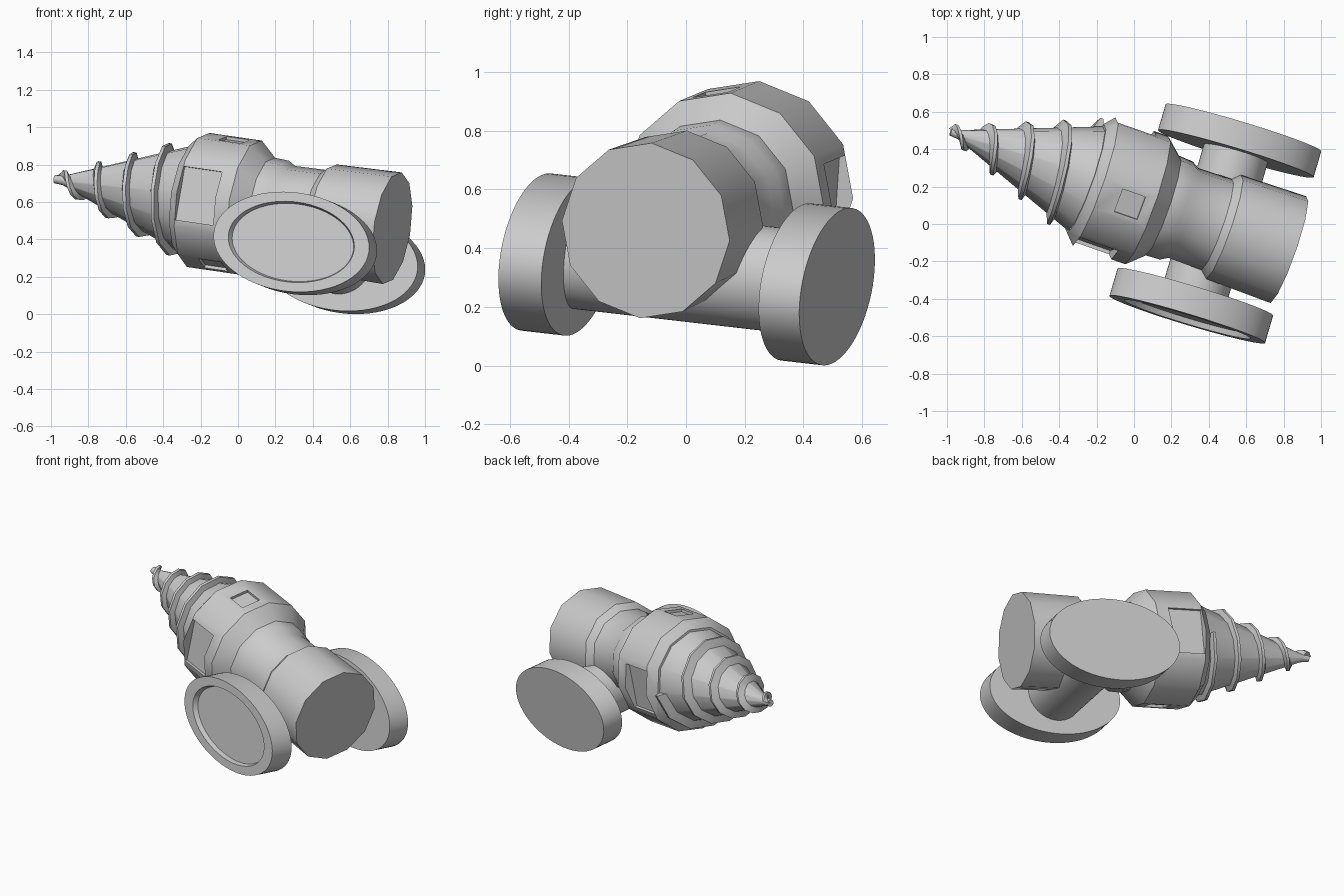
import bpy, bmesh
from math import sin, cos, pi, radians
from mathutils import Vector, Matrix

if "Cube" in bpy.data.objects:
    bpy.data.objects.remove(bpy.data.objects["Cube"])


def frame(origin, a, b):
    """Matrix whose local x is a, local y is close to b."""
    x = Vector(a).normalized()
    y = Vector(b)
    y = (y - x * y.dot(x)).normalized()
    z = x.cross(y)
    m = Matrix((x, y, z)).transposed().to_4x4()
    m.translation = Vector(origin)
    return m


def make(name, verts, faces, mat, angle=35):
    bm = bmesh.new()
    vs = [bm.verts.new(v) for v in verts]
    for f in faces:
        bm.faces.new([vs[i] for i in f])
    bm.transform(mat)
    bmesh.ops.recalc_face_normals(bm, faces=bm.faces)
    me = bpy.data.meshes.new(name)
    bm.to_mesh(me)
    bm.free()
    ob = bpy.data.objects.new(name, me)
    bpy.context.collection.objects.link(ob)
    smooth(ob, angle)
    return ob


def smooth(ob, angle=35):
    bpy.ops.object.select_all(action='DESELECT')
    ob.select_set(True)
    bpy.context.view_layer.objects.active = ob
    bpy.ops.object.shade_smooth_by_angle(angle=radians(angle))


def lathe(name, profile, sides, mat):
    """Turn an (x, radius) profile about local x, closing both ends."""
    verts = [(x, r * cos(2 * pi * i / sides), r * sin(2 * pi * i / sides))
             for x, r in profile for i in range(sides)]
    faces = [(k * sides + i, k * sides + (i + 1) % sides,
              (k + 1) * sides + (i + 1) % sides, (k + 1) * sides + i)
             for k in range(len(profile) - 1) for i in range(sides)]
    faces += [tuple(range(sides)),
              tuple((len(profile) - 1) * sides + i for i in range(sides))]
    return make(name, verts, faces, mat)


# Frames: body runs along its local x, wheels turn about the axle
axle_dir = Vector((0.30, 1.025, -0.118)).normalized()
body = frame((0.825, -0.137, 0.46), (0.935, -0.327, -0.136), axle_dir)

# Hull: rear drum, neck, collar, wide middle section
hull = lathe("hull", [(0, .303), (-.37, .295), (-.41, .258), (-.60, .255),
                      (-.64, .278), (-.72, .283), (-.81, .364), (-1.11, .364),
                      (-1.16, .31)], 12, body)

# Recessed hatches: angle, position, length, width, floor radius
for a, t, length, width, floor in ((0, -1.0, .22, .29, .305), (180, -1.0, .22, .29, .305),
                                   (105, -.935, .13, .13, .335), (255, -.935, .13, .13, .335)):
    m = (body @ Matrix.Translation((t, 0, 0)) @ Matrix.Rotation(radians(a), 4, 'X')
         @ Matrix.Translation((0, floor + .1, 0)) @ Matrix.Diagonal((length, .2, width, 1)))
    bpy.ops.mesh.primitive_cube_add(size=1)
    cutter = bpy.context.object
    cutter.name = "hatch_cutter"
    cutter.hide_render = True
    cutter.data.transform(m)
    mod = hull.modifiers.new("hatch", 'BOOLEAN')
    mod.operation = 'DIFFERENCE'
    mod.solver = 'EXACT'
    mod.object = cutter
    bpy.context.view_layer.objects.active = hull
    bpy.ops.object.modifier_apply(modifier=mod.name)
    bpy.data.objects.remove(cutter)
smooth(hull)


# Drill core
def core_r(t):
    return max(.022, .292 - (-1.17 - t) * .375)


lathe("drill_core", [(-1.15, core_r(-1.15)), (-1.88, core_r(-1.88)),
                     (-1.93, .022)], 12, body)

# Drill thread: triangular ridge wound along the core
verts, faces = [], []
pitch, n = .188, 12
steps = int((1.92 - 1.17) / pitch * n)
for k in range(steps + 1):
    th = 2 * pi * k / n
    t = -1.197 + .02 - pitch * k / n
    c, s = cos(-th), sin(-th)
    r = core_r(t)
    h = .046 - .018 * k / steps
    for dt, rr in ((-.032, core_r(t - .032) - .008), (-.010, r + h),
                   (.008, r + h), (.022, core_r(t + .022) - .008)):
        verts.append((t + dt, rr * c, rr * s))
for k in range(steps):
    for j in range(4):
        faces.append((k * 4 + j, k * 4 + (j + 1) % 4,
                      k * 4 + 4 + (j + 1) % 4, k * 4 + 4 + j))
faces += [(0, 1, 2, 3), tuple(steps * 4 + j for j in range(4))]
make("drill_thread", verts, faces, body)

# Axle and oval wheels; only the front wheel has a dished outer face
front, back = Vector((.285, -.51, .387)), Vector((.58, .516, .27))
span = (back - front).length
along = (0.952, -0.28, -0.13)
axle = frame(front, axle_dir, along)
lathe("axle", [(.10, .178), (span - .10, .178)], 48, axle)
oval = Matrix.Diagonal((1, .437, .266, 1))
lathe("front_wheel", [(.03, .78), (0, .81), (0, 1), (.153, 1)], 64, axle @ oval)
lathe("back_wheel", [(span - .145, 1), (span, 1)], 64, axle @ oval)
